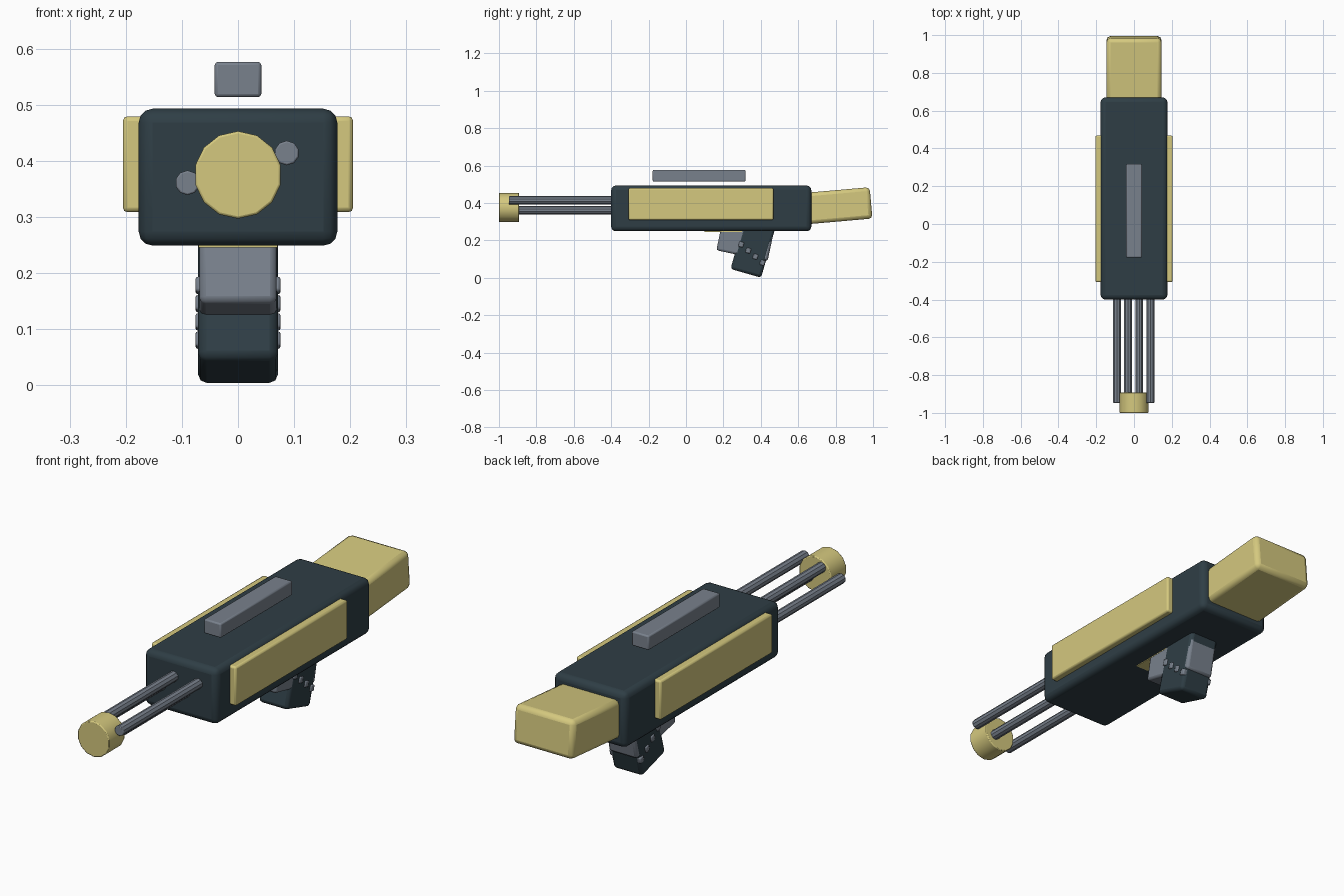
import bpy
from math import radians

if "Cube" in bpy.data.objects:
    bpy.data.objects.remove(bpy.data.objects["Cube"], do_unlink=True)


def make_material(name, rgb):
    mat = bpy.data.materials.new(name)
    mat.use_nodes = True
    mat.diffuse_color = (*rgb, 1)
    bsdf = next(n for n in mat.node_tree.nodes if n.type == 'BSDF_PRINCIPLED')
    bsdf.inputs["Base Color"].default_value = (*rgb, 1)
    return mat


DARK = make_material("dark slate", (0.028, 0.048, 0.060))
GOLD = make_material("pale gold", (0.66, 0.58, 0.21))
STEEL = make_material("steel grey", (0.19, 0.22, 0.265))


def finish(obj, name, mat, bevel, segments=2):
    """Name, colour, bevel and smooth a new part."""
    obj.name = obj.data.name = name
    obj.data.materials.append(mat)
    bpy.ops.object.transform_apply(location=False, rotation=False, scale=True)
    if bevel:
        mod = obj.modifiers.new("rounded edges", 'BEVEL')
        mod.width = bevel
        mod.segments = segments
        mod.limit_method = 'ANGLE'
        mod.angle_limit = radians(40)
    bpy.ops.object.shade_smooth_by_angle(angle=radians(35))
    return obj


def box(name, mat, centre, size, bevel, tilt=0, segments=2):
    bpy.ops.mesh.primitive_cube_add(size=1, location=centre,
                                    rotation=(radians(tilt), 0, 0))
    obj = bpy.context.object
    obj.scale = size
    return finish(obj, name, mat, bevel, segments)


def rod(name, mat, x, z, front, back, radius, sides, bevel):
    bpy.ops.mesh.primitive_cylinder_add(
        vertices=sides, radius=radius, depth=back - front,
        location=(x, (front + back) / 2, z), rotation=(radians(90), 0, 0))
    return finish(bpy.context.object, name, mat, bevel)


# Main body and stock
box("body", DARK, (0, 0.135, 0.371), (0.354, 1.07, 0.244), 0.025, segments=3)
box("stock", GOLD, (0, 0.79, 0.383), (0.29, 0.40, 0.168), 0.02, tilt=5)

# Side panels
for side, label in ((1, "left"), (-1, "right")):
    box(label + "_side_panel", GOLD, (side * 0.18, 0.08, 0.394),
        (0.05, 0.775, 0.171), 0.008)

# Floating sight rail
box("sight_rail", STEEL, (0, 0.07, 0.545), (0.083, 0.496, 0.063), 0.006)

# Four staggered barrels and the muzzle drum
for i in range(4):
    rod(f"barrel_{i + 1}", STEEL, -0.09 + i * 0.059, 0.414 if i % 2 else 0.361,
        -0.947, -0.35, 0.022, 10, 0.003)
rod("muzzle_drum", GOLD, 0, 0.375, -1.0, -0.892, 0.078, 14, 0.004)

# Underside plate, trigger housing and raked grip
box("underside_plate", GOLD, (0, 0.2, 0.252), (0.14, 0.2, 0.012), 0)
box("trigger_housing", STEEL, (0, 0.32, 0.216), (0.138, 0.28, 0.2), 0.012, tilt=-12)
box("grip", DARK, (0, 0.361, 0.168), (0.142, 0.17, 0.3), 0.015, tilt=-16)

# Cross bars stepping down through the grip
for i in range(4):
    box(f"grip_bar_{i + 1}", STEEL, (0, 0.295 + i * 0.038, 0.178 - i * 0.0325),
        (0.152, 0.026, 0.028), 0.005, tilt=-16)
